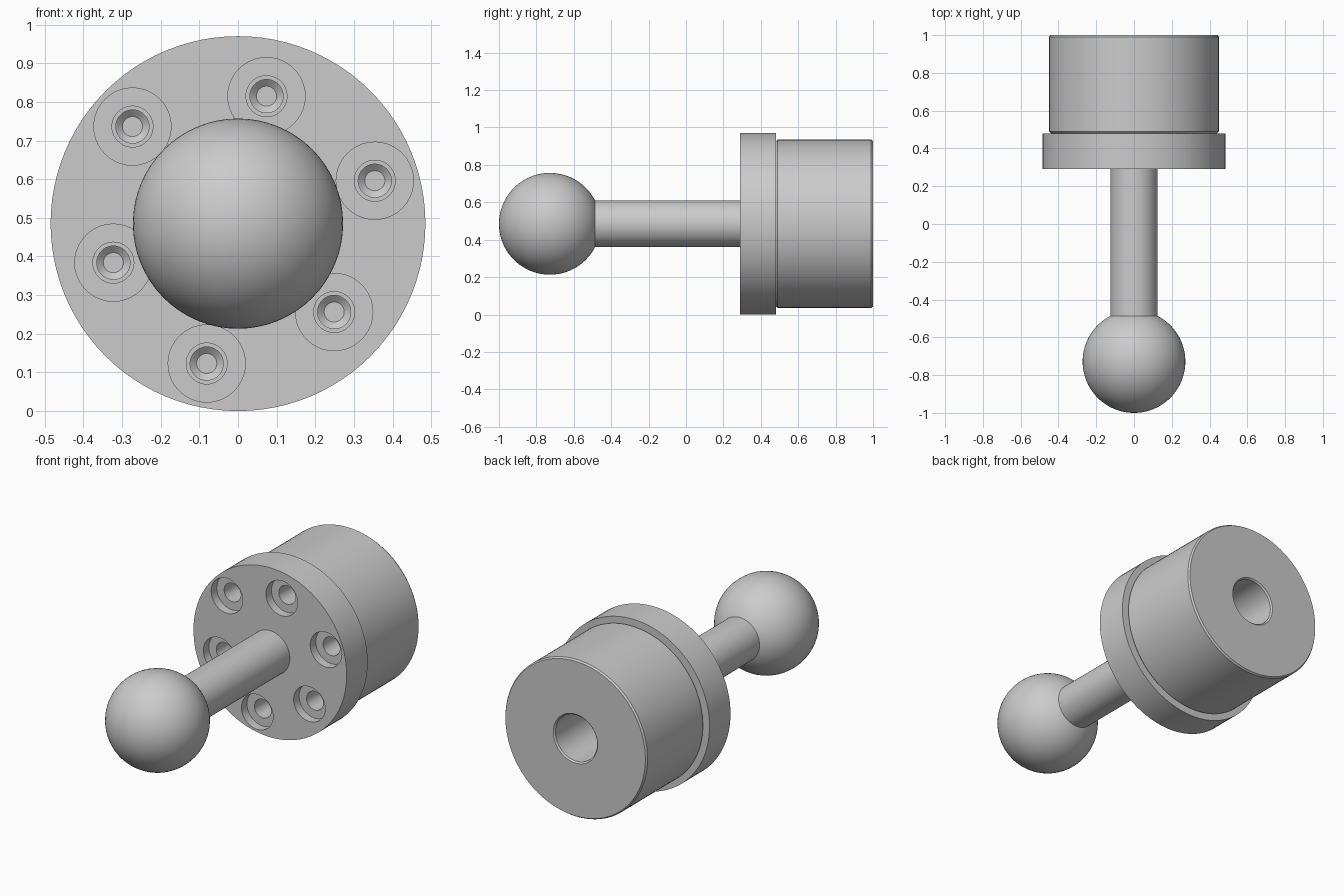
import bpy
import bmesh
from math import cos, sin, radians, tau
from mathutils import Matrix, Vector

AXIS_Z = 0.485      # height of the common turning axis
SEGMENTS = 96

cube = bpy.data.objects.get("Cube")
if cube:
    bpy.data.objects.remove(cube, do_unlink=True)

# One plain metal colour
metal = bpy.data.materials.new("grey metal")
metal.use_nodes = True
GREY = (0.6, 0.6, 0.6, 1.0)
metal.diffuse_color = GREY
metal.node_tree.nodes["Principled BSDF"].inputs["Base Color"].default_value = GREY


def add_object(name, bm):
    bmesh.ops.recalc_face_normals(bm, faces=bm.faces)
    mesh = bpy.data.meshes.new(name)
    bm.to_mesh(mesh)
    bm.free()
    mesh.materials.append(metal)
    obj = bpy.data.objects.new(name, mesh)
    bpy.context.collection.objects.link(obj)
    return obj


def lathe(bm, profile, x=0.0, z=AXIS_Z, steps=SEGMENTS):
    """Spin (y, radius) points around a line parallel to y."""
    verts = [bm.verts.new((x + r, y, z)) for y, r in profile]
    edges = [bm.edges.new(pair) for pair in zip(verts, verts[1:])]
    bmesh.ops.spin(bm, geom=verts + edges, cent=(x, 0, z), axis=(0, 1, 0),
                   angle=tau, steps=steps)
    bmesh.ops.remove_doubles(bm, verts=bm.verts, dist=1e-5)


def turned(name, profile):
    bm = bmesh.new()
    lathe(bm, profile)
    return add_object(name, bm)


def drill(obj, profile):
    """Cut the same turned hole at every bolt position."""
    bm = bmesh.new()
    for x, z in bolt_positions:
        lathe(bm, profile, x, z, 40)
    cutter = add_object(obj.name + "_cutter", bm)
    cutter.hide_render = True
    mod = obj.modifiers.new("bolt_holes", 'BOOLEAN')
    mod.operation = 'DIFFERENCE'
    mod.solver = 'EXACT'
    mod.object = cutter
    graph = bpy.context.evaluated_depsgraph_get()
    result = bpy.data.meshes.new_from_object(obj.evaluated_get(graph))
    obj.modifiers.clear()
    obj.data = result
    bpy.data.objects.remove(cutter, do_unlink=True)


# Six bolts, alternating between two pitch circles
bolt_positions = []
for i in range(6):
    angle = radians(17.4 + 60 * i)
    pitch = 0.338 if i % 2 else 0.371
    bolt_positions.append((pitch * cos(angle), AXIS_Z + pitch * sin(angle)))

# Flange with counterbored clearance holes
flange = turned("flange", [(0.29, 0), (0.29, 0.485), (0.48, 0.485), (0.48, 0)])
drill(flange, [(0.2, 0), (0.2, 0.1), (0.34, 0.1), (0.34, 0.053),
               (0.55, 0.053), (0.55, 0)])

# Cylindrical body with chamfered rims, a rear bore and blind bolt holes
body = turned("body", [(0.48, 0), (0.48, 0.44), (0.49, 0.45), (0.99, 0.45),
                       (1.0, 0.443), (1.0, 0.14), (0.992, 0.132),
                       (0.55, 0.132), (0.55, 0)])
drill(body, [(0.4, 0), (0.4, 0.043), (0.72, 0.043), (0.735, 0.026), (0.735, 0)])

# Shaft from the flange into the ball
shaft = turned("shaft", [(-0.55, 0), (-0.55, 0.125), (0.31, 0.125), (0.31, 0)])

# Ball end
bm = bmesh.new()
place = Matrix.Translation(Vector((0, -0.728, AXIS_Z))) @ Matrix.Rotation(tau / 4, 4, 'X')
bmesh.ops.create_uvsphere(bm, u_segments=64, v_segments=40, radius=0.272, matrix=place)
ball = add_object("ball_end", bm)

# Smooth curved walls, keep machined edges sharp
bpy.ops.object.select_all(action='DESELECT')
for part in (flange, body, shaft, ball):
    part.select_set(True)
bpy.context.view_layer.objects.active = body
bpy.ops.object.shade_smooth_by_angle(angle=radians(30))
